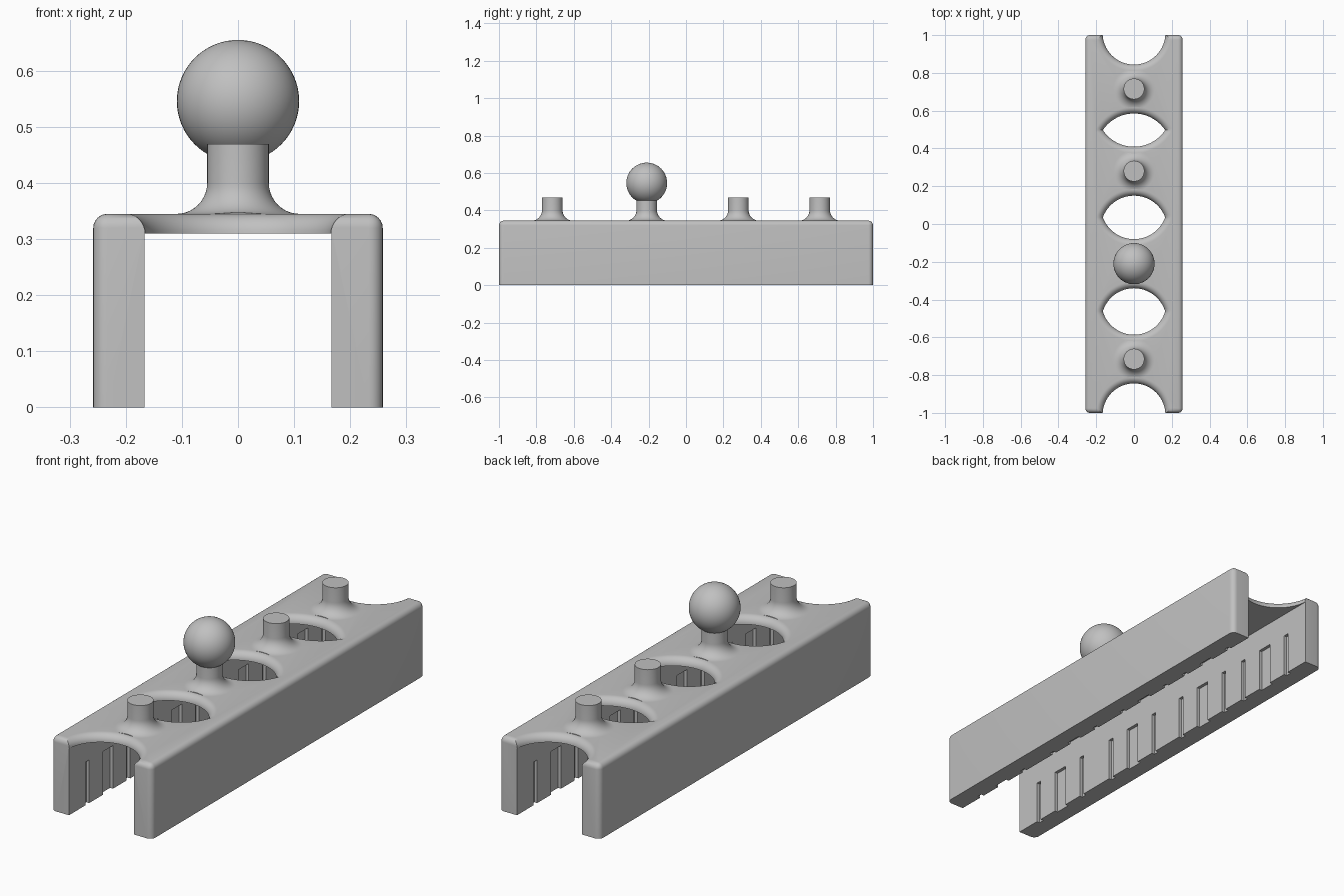
import bpy, bmesh
from math import sin, cos, pi, sqrt, atan2

cube = bpy.data.objects.get("Cube")
if cube:
    bpy.data.objects.remove(cube, do_unlink=True)

grey = bpy.data.materials.new("plain grey")
grey.use_nodes = True
COLOUR = (0.53, 0.53, 0.53, 1)
grey.diffuse_color = COLOUR
grey.node_tree.nodes["Principled BSDF"].inputs["Base Color"].default_value = COLOUR

HALF_W, TOP, ROOF = 0.258, 0.345, 0.31   # outer half width, top and roof underside
INNER, LIP, ROUND = 0.167, 0.035, 0.025  # inner half width, hole lip, outer rounding
POSTS = (-0.715, -0.21, 0.28, 0.715)
BALL_Y = POSTS[1]


def make(name, bm):
    bmesh.ops.recalc_face_normals(bm, faces=bm.faces)
    mesh = bpy.data.meshes.new(name)
    bm.to_mesh(mesh)
    bm.free()
    mesh.materials.append(grey)
    obj = bpy.data.objects.new(name, mesh)
    bpy.context.collection.objects.link(obj)
    return obj


def box(name, lo, hi):
    bm = bmesh.new()
    bmesh.ops.create_cube(bm, size=1)
    for v in bm.verts:
        v.co = [a + (b - a) * (c + 0.5) for a, b, c in zip(lo, hi, v.co)]
    return make(name, bm)


def loft(name, rings):
    """Skin a stack of equal rings and cap both ends."""
    bm = bmesh.new()
    loops = [[bm.verts.new(p) for p in ring] for ring in rings]
    n = len(loops[0])
    for a, b in zip(loops, loops[1:]):
        for i in range(n):
            j = (i + 1) % n
            bm.faces.new((a[i], a[j], b[j], b[i]))
    bm.faces.new(loops[0])
    bm.faces.new(loops[-1])
    return make(name, bm)


def circle(y, r, z, n=64):
    return [(r * cos(2 * pi * i / n), y + r * sin(2 * pi * i / n), z) for i in range(n)]


def lens(y, r, c, z, n=32):
    """Pointed oval: two arcs of radius r, centres c either side of y."""
    t = atan2(c, sqrt(r * r - c * c))
    arc = [t + (pi - 2 * t) * i / n for i in range(n)]
    upper = [(r * cos(a), y - c + r * sin(a), z) for a in arc]
    return upper + [(-x, 2 * y - v, z) for x, v, z in upper]


def lip_steps(n=8):
    """Heights and outward offsets of a hole whose top edge is rounded over."""
    steps = [(ROOF - 0.03, 0)]
    for i in range(n + 1):
        a = pi / 2 * i / n
        steps.append((ROOF + LIP * sin(a), LIP * (1 - cos(a))))
    return steps + [(TOP + 0.055, LIP)]


def boolean(target, tool, operation):
    tool.hide_render = True
    mod = target.modifiers.new("cut", "BOOLEAN")
    mod.operation, mod.solver, mod.object = operation, "EXACT", tool
    bpy.context.view_layer.objects.active = target
    bpy.ops.object.modifier_apply(modifier=mod.name)
    bpy.data.objects.remove(tool, do_unlink=True)


def smooth(obj):
    bpy.ops.object.select_all(action="DESELECT")
    obj.select_set(True)
    bpy.context.view_layer.objects.active = obj
    bpy.ops.object.shade_smooth_by_angle(angle=0.6)


# Channel body: block with rounded top and upright edges
rail = box("channel_rail", (-HALF_W, -1, 0), (HALF_W, 1, TOP))
bm = bmesh.new()
bm.from_mesh(rail.data)
edges = [e for e in bm.edges if max(v.co.z for v in e.verts) > 0.1]
bmesh.ops.bevel(bm, geom=edges, offset=ROUND, segments=6, profile=0.5, affect="EDGES")
bm.to_mesh(rail.data)
bm.free()

# Flared posts, joined to the body
PIN, FLARE = 0.055, 0.055
for y in POSTS:
    profile = [(PIN + FLARE, TOP - 0.015)]
    for i in range(11):
        a = pi / 2 * i / 10
        profile.append((PIN + FLARE * (1 - sin(a)), TOP + FLARE * (1 - cos(a))))
    profile.append((PIN, 0.47))
    post = loft("post", [circle(y, r, z) for r, z in profile])
    boolean(rail, post, "UNION")

# Hollow underside
boolean(rail, box("hollow", (-INNER, -1.1, -0.1), (INNER, 1.1, ROOF)), "DIFFERENCE")

# Pointed oval openings: centre and half length along the rail
for y, half in ((0.497, 0.088), (0.035, 0.115), (-0.463, 0.123)):
    r = (0.165 ** 2 + half ** 2) / (2 * half)
    hole = loft("hole", [lens(y, r + d, r - half, z) for z, d in lip_steps()])
    boolean(rail, hole, "DIFFERENCE")

# Round notches at both ends
for side in (-1, 1):
    notch = loft("notch", [circle(side * 1.01, 0.166 + d, z) for z, d in lip_steps()])
    boolean(rail, notch, "DIFFERENCE")

# Shallow grooves inside both walls: one wide and two narrow per post
DEPTH, GROOVE_TOP = 0.015, 0.2
for side in (-1, 1):
    xs = sorted((side * (INNER - 0.02), side * (INNER + DEPTH)))
    for y in POSTS:
        for shift, half in ((-0.15, 0.013), (0, 0.037), (0.15, 0.013)):
            groove = box("groove", (xs[0], y + shift - half, -0.1),
                         (xs[1], y + shift + half, GROOVE_TOP))
            boolean(rail, groove, "DIFFERENCE")
smooth(rail)

# Ball on the second post
bm = bmesh.new()
bmesh.ops.create_uvsphere(bm, u_segments=48, v_segments=32, radius=0.109)
bmesh.ops.translate(bm, verts=bm.verts, vec=(0, BALL_Y, 0.546))
ball = make("ball", bm)
smooth(ball)
